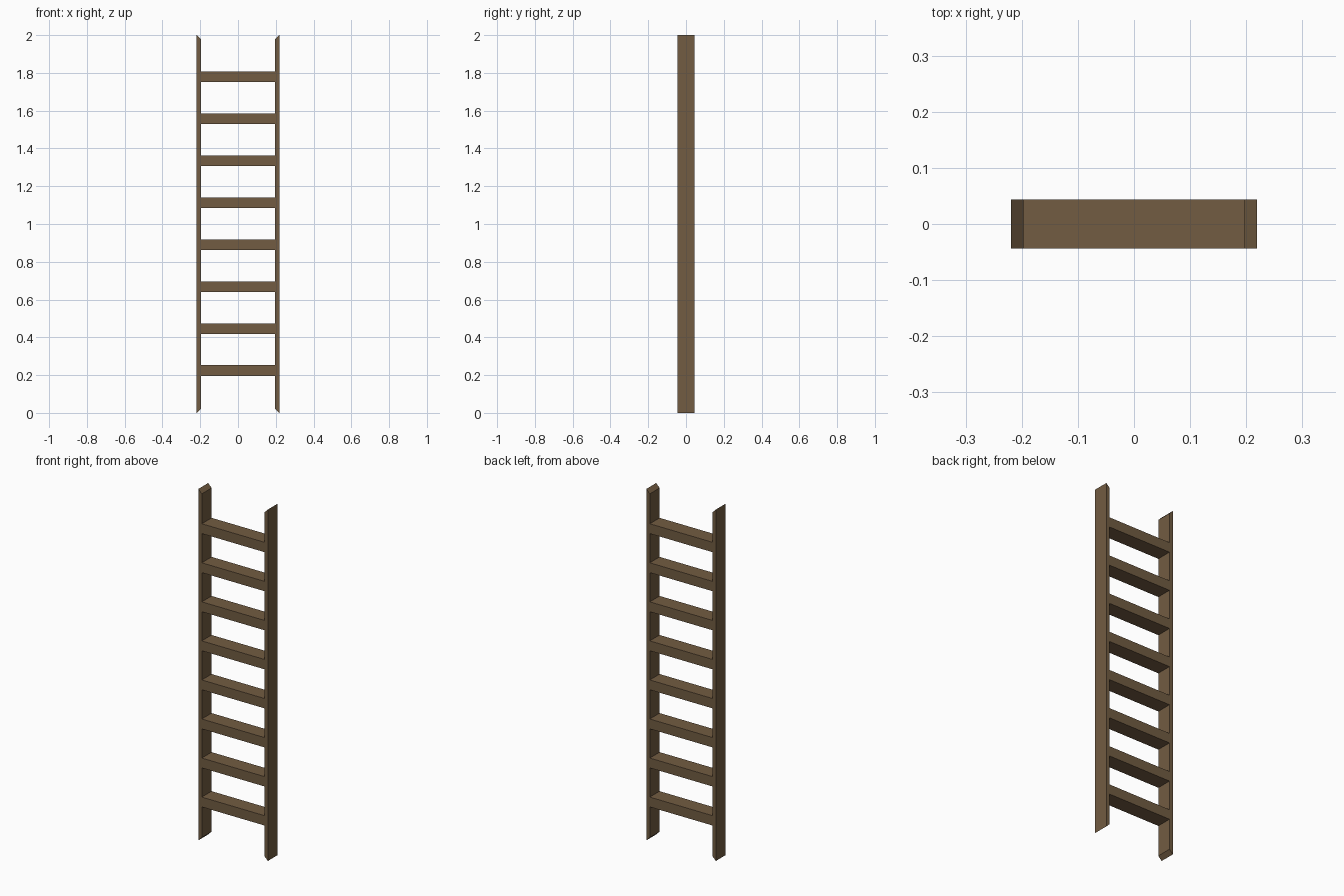
import bpy, bmesh

if "Cube" in bpy.data.objects:
    bpy.data.objects.remove(bpy.data.objects["Cube"])

HALF_W, RAIL_T, HALF_D, HEIGHT = 0.219, 0.022, 0.044, 2.0
RUNGS, RUNG_H = 8, 0.056

wood = bpy.data.materials.new("brown_wood")
wood.diffuse_color = (0.168, 0.107, 0.054, 1)
wood.use_nodes = True
wood.node_tree.nodes["Principled BSDF"].inputs["Base Color"].default_value = wood.diffuse_color


def extrude_profile(name, pts):
    """Extrude an x-z outline through the ladder's depth."""
    bm = bmesh.new()
    face = bm.faces.new([bm.verts.new((x, -HALF_D, z)) for x, z in pts])
    ext = bmesh.ops.extrude_face_region(bm, geom=[face])
    verts = [g for g in ext["geom"] if isinstance(g, bmesh.types.BMVert)]
    bmesh.ops.translate(bm, verts=verts, vec=(0, 2 * HALF_D, 0))
    bmesh.ops.recalc_face_normals(bm, faces=bm.faces[:])
    mesh = bpy.data.meshes.new(name)
    bm.to_mesh(mesh)
    bm.free()
    mesh.materials.append(wood)
    obj = bpy.data.objects.new(name, mesh)
    bpy.context.collection.objects.link(obj)
    return obj


# Side rails with mitred ends, longer on the outer face
inner = HALF_W - RAIL_T
for side, s in (("left", -1), ("right", 1)):
    extrude_profile(side + "_rail", [
        (s * HALF_W, 0), (s * HALF_W, HEIGHT),
        (s * inner, HEIGHT - RAIL_T), (s * inner, RAIL_T)])

# Evenly spaced rungs, flush with the rails
for i in range(1, RUNGS + 1):
    z = HEIGHT * i / (RUNGS + 1) + 0.002
    lo, hi = z - RUNG_H / 2, z + RUNG_H / 2
    extrude_profile(f"rung_{i}", [(-inner, lo), (inner, lo), (inner, hi), (-inner, hi)])
